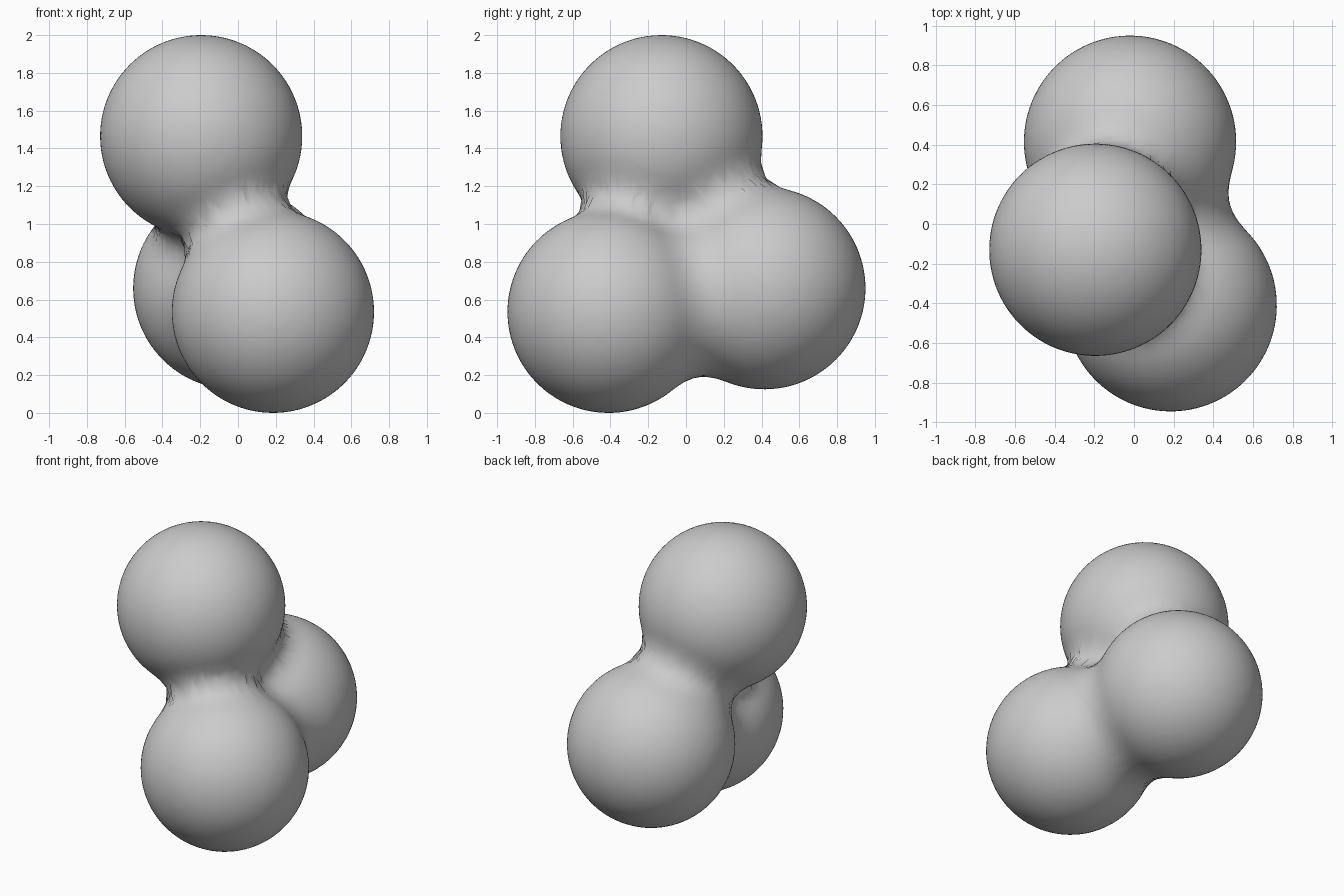
import bpy, bmesh
from mathutils import Vector, Matrix

if "Cube" in bpy.data.objects:
    bpy.data.objects.remove(bpy.data.objects["Cube"])

RADIUS = 0.535      # visible radius of each lobe
REACH2 = 0.62       # squared reach of each lobe's blending field
LEVEL = (1 - RADIUS ** 2 / REACH2) ** 3
CENTERS = [Vector((-0.195, -0.13, 1.465)),   # top lobe
           Vector((0.185, -0.41, 0.535)),    # front lobe
           Vector((-0.02, 0.415, 0.66))]     # back lobe


def field(p):
    """Blending field and its gradient at p."""
    value, grad = 0.0, Vector()
    for c in CENTERS:
        d = p - c
        t = 1 - d.length_squared / REACH2
        if t > 0:
            value += t ** 3
            grad += d * (-6 * t * t / REACH2)
    return value, grad


# Rough body: three overlapping balls
bm = bmesh.new()
for c in CENTERS:
    bmesh.ops.create_icosphere(bm, subdivisions=4, radius=0.64,
                               matrix=Matrix.Translation(c))
mesh = bpy.data.meshes.new("blended_lobes")
bm.to_mesh(mesh)
bm.free()
body = bpy.data.objects.new("blended_lobes", mesh)
bpy.context.collection.objects.link(body)
bpy.context.view_layer.objects.active = body
body.select_set(True)

# Fuse into one skin
fuse = body.modifiers.new("fuse", 'REMESH')
fuse.mode = 'VOXEL'
fuse.voxel_size = 0.04
bpy.ops.object.modifier_apply(modifier=fuse.name)

# Pull the skin onto the softly blended surface
for v in body.data.vertices:
    p = v.co.copy()
    for _ in range(25):
        value, grad = field(p)
        if grad.length < 1e-5:
            break
        step = grad * ((LEVEL - value) / grad.length_squared)
        if step.length > 0.04:
            step.length = 0.04
        p += step
    v.co = p

# Plain grey, smooth skin
grey = bpy.data.materials.new("grey")
grey.diffuse_color = (0.6, 0.6, 0.6, 1)
grey.use_nodes = True
grey.node_tree.nodes["Principled BSDF"].inputs["Base Color"].default_value = grey.diffuse_color
body.data.materials.clear()
body.data.materials.append(grey)
for poly in body.data.polygons:
    poly.material_index = 0
bpy.ops.object.shade_smooth()
